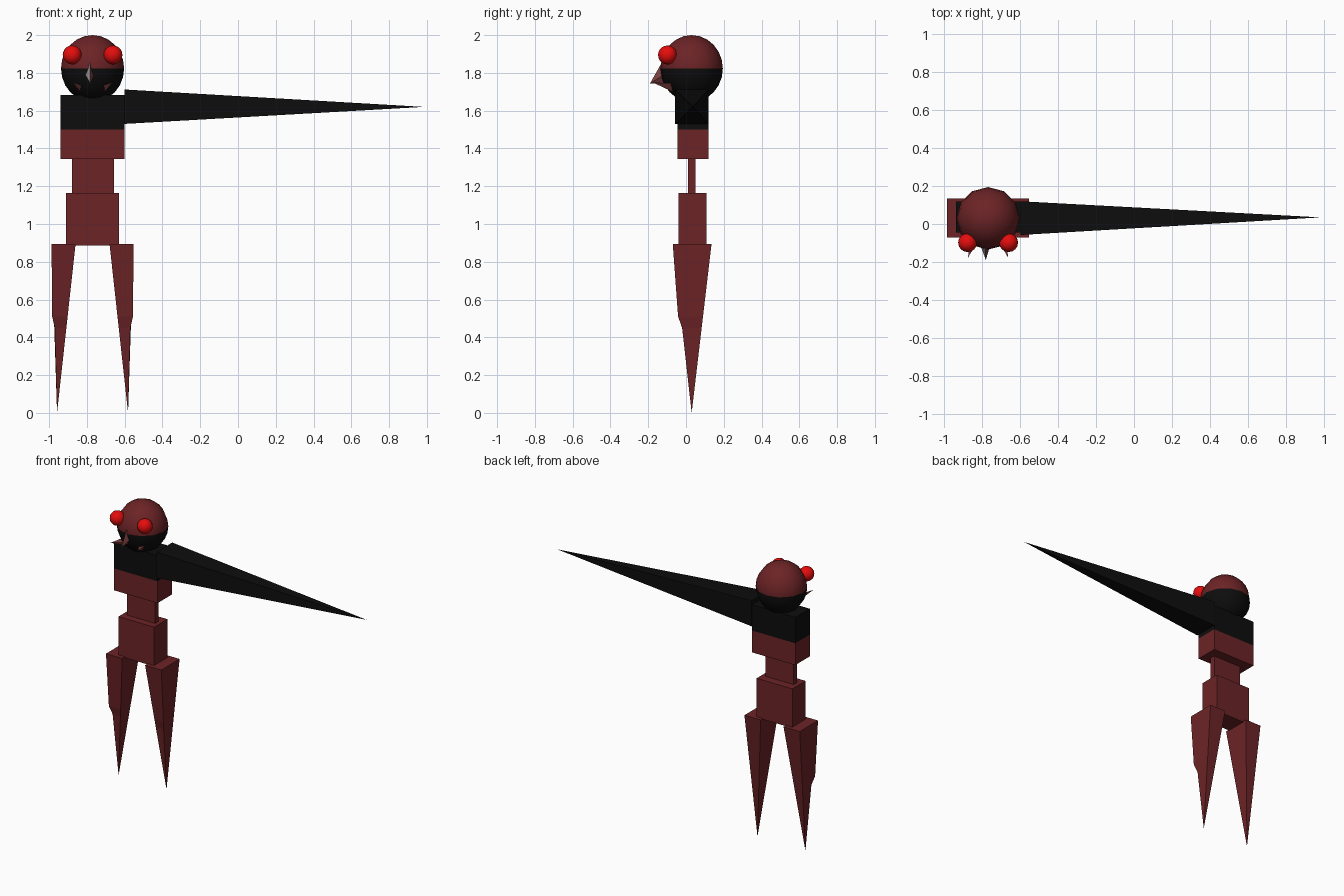
import bpy, bmesh, math
from mathutils import Vector

if "Cube" in bpy.data.objects:
    bpy.data.objects.remove(bpy.data.objects["Cube"])


def material(name, r, g, b):
    m = bpy.data.materials.new(name)
    m.diffuse_color = (r, g, b, 1)
    m.use_nodes = True
    m.node_tree.nodes["Principled BSDF"].inputs["Base Color"].default_value = m.diffuse_color
    return m


RED = material("dark red", 0.15, 0.017, 0.019)
BLACK = material("black", 0.004, 0.004, 0.004)
EYE = material("bright red", 0.78, 0.004, 0.004)
GREY = material("light grey", 0.35, 0.33, 0.33)
PINK = material("dull pink", 0.2, 0.05, 0.05)
CX, CY = -0.77, 0.03


def finish(name, bm, mats, smooth=False):
    bmesh.ops.recalc_face_normals(bm, faces=bm.faces)
    me = bpy.data.meshes.new(name)
    bm.to_mesh(me)
    bm.free()
    for m in mats:
        me.materials.append(m)
    for p in me.polygons:
        p.use_smooth = smooth
    ob = bpy.data.objects.new(name, me)
    bpy.context.collection.objects.link(ob)
    return ob


def box(name, lo, hi, mat):
    bm = bmesh.new()
    bmesh.ops.create_cube(bm, size=1)
    for v in bm.verts:
        v.co = [(a + b) / 2 + c * (b - a) for a, b, c in zip(lo, hi, v.co)]
    finish(name, bm, [mat])


def spike(name, rings, tip, mats):
    """Stacked rings of points closed by a point at the tip."""
    bm = bmesh.new()
    rows = [[bm.verts.new(p) for p in ring] for ring in rings]
    end = bm.verts.new(tip)
    n = len(rows[0])
    bm.faces.new(rows[0])
    for i in range(n):
        j = (i + 1) % n
        for a, b in zip(rows, rows[1:]):
            bm.faces.new((a[i], a[j], b[j], b[i]))
        bm.faces.new((rows[-1][i], rows[-1][j], end))
    return finish(name, bm, mats)


def ball(name, centre, radii, mats, segs, rings):
    bm = bmesh.new()
    bmesh.ops.create_uvsphere(bm, u_segments=segs, v_segments=rings, radius=1)
    for f in bm.faces:
        if len(mats) > 1 and f.calc_center_median().z < 0:
            f.material_index = 1
    for v in bm.verts:
        v.co = [c + r * k for c, r, k in zip(centre, radii, v.co)]
    finish(name, bm, mats, True)


# Torso stack
box("chest", (-0.94, -0.045, 1.50), (-0.60, 0.118, 1.683), BLACK)
box("ribs", (-0.94, -0.045, 1.345), (-0.60, 0.118, 1.50), RED)
box("waist", (-0.88, 0.01, 1.165), (-0.657, 0.05, 1.345), RED)
box("hips", (-0.91, -0.04, 0.887), (-0.63, 0.108, 1.165), RED)

# Single long tapering arm
spike("arm", [[(-0.60, -0.058, 1.53), (-0.60, 0.12, 1.53),
               (-0.60, 0.12, 1.712), (-0.60, -0.058, 1.712)]],
      (0.985, 0.035, 1.62), [BLACK])

# Legs: pointed, with a kink along the front outer edge
tip = Vector((-0.188, 0.03, 0))
top = [Vector((x, y, 0.893)) for x, y in
       ((-0.217, -0.07), (-0.09, -0.07), (-0.09, 0.135), (-0.217, 0.135))]
rings = [top]
for z, knee in ((0.51, (-0.214, -0.042, 0.51)), (0.45, (-0.2, -0.02, 0.45))):
    rings.append([Vector(knee)] + [tip.lerp(p, z / 0.893) for p in top[1:]])
for name, s in (("left_leg", 1), ("right_leg", -1)):
    spike(name, [[(CX + s * p.x, p.y, p.z) for p in r] for r in rings],
          (CX + s * tip.x, tip.y, 0), [RED])

# Two-tone head and eyes
ball("head", (CX, CY, 1.823), (0.167, 0.165, 0.177), [RED, BLACK], 12, 12)
for name, s in (("left_eye", -1), ("right_eye", 1)):
    ball(name, (CX + s * 0.108, -0.098, 1.895), (0.05, 0.05, 0.05), [EYE], 16, 10)

# Beak and side fangs, pale on the left faces
teeth = [
    ("beak", [(-0.815, -0.1, 1.80), (-0.785, -0.125, 1.86),
              (-0.755, -0.1, 1.80), (-0.785, -0.09, 1.745)], (-0.782, -0.19, 1.745)),
    ("left_fang", [(-0.865, -0.08, 1.745), (-0.825, -0.09, 1.735),
                   (-0.835, -0.07, 1.70)], (-0.876, -0.178, 1.75)),
    ("right_fang", [(-0.675, -0.08, 1.745), (-0.715, -0.09, 1.735),
                    (-0.705, -0.07, 1.70)], (-0.664, -0.178, 1.75)),
]
for name, base, point in teeth:
    ob = spike(name, [base], point, [GREY, PINK])
    for p in ob.data.polygons:
        p.material_index = 0 if p.normal.x < 0 and name != "right_fang" else 1
